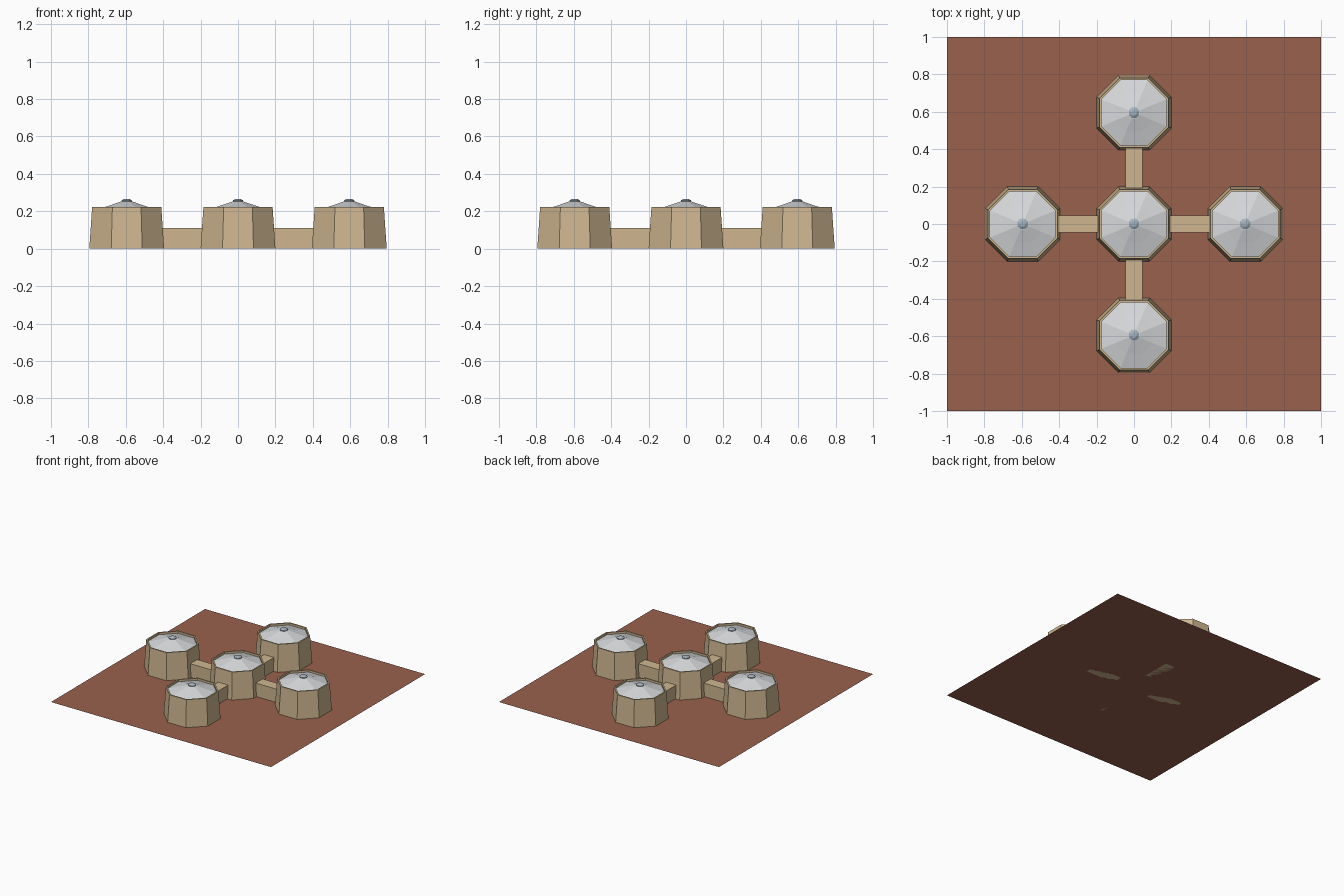
import bpy
import bmesh
from math import cos, sin, pi, radians

if "Cube" in bpy.data.objects:
    bpy.data.objects.remove(bpy.data.objects["Cube"])


def material(name, color):
    mat = bpy.data.materials.new(name)
    mat.use_nodes = True
    rgba = (*color, 1.0)
    mat.diffuse_color = rgba
    mat.node_tree.nodes["Principled BSDF"].inputs["Base Color"].default_value = rgba
    return mat


SOIL = material("red soil", (0.32, 0.12, 0.075))
WALL = material("sand wall", (0.62, 0.47, 0.28))
ROOF = material("pale grey roof", (0.68, 0.69, 0.70))
CAP = material("grey blue cap", (0.38, 0.46, 0.52))


def add_object(name, bm, mat, location):
    mesh = bpy.data.meshes.new(name)
    bm.to_mesh(mesh)
    bm.free()
    mesh.materials.append(mat)
    obj = bpy.data.objects.new(name, mesh)
    obj.location = location
    bpy.context.collection.objects.link(obj)
    return obj


def octagon_loft(name, profile, mat, location, closed_top=False):
    """Stack octagons from (apothem, height) pairs, flats facing the axes."""
    bm = bmesh.new()
    rings = []
    for apothem, z in profile:
        r = apothem / cos(pi / 8)
        angles = [radians(22.5 + 45 * i) for i in range(8)]
        rings.append([bm.verts.new((r * cos(a), r * sin(a), z)) for a in angles])
    for low, high in zip(rings, rings[1:]):
        for i in range(8):
            j = (i + 1) % 8
            bm.faces.new((low[i], low[j], high[j], high[i]))
    if closed_top:
        bm.faces.new(rings[-1])
    return add_object(name, bm, mat, location)


def box(name, size, mat, location):
    bm = bmesh.new()
    bmesh.ops.create_cube(bm, size=1)
    bmesh.ops.scale(bm, vec=size, verts=bm.verts)
    return add_object(name, bm, mat, location)


# Ground sheet
bm = bmesh.new()
bmesh.ops.create_grid(bm, x_segments=1, y_segments=1, size=1)
add_object("ground", bm, SOIL, (0, 0, 0))

# Five octagonal buildings: tapered wall with a thin rim, sunken roof and cap
SPACING = 0.595
sites = {"centre": (0, 0), "left": (1, 0), "right": (-1, 0),
         "front": (0, -1), "back": (0, 1)}
for side, (dx, dy) in sites.items():
    spot = (dx * SPACING, dy * SPACING, 0)
    octagon_loft(side + "_wall",
                 [(0.2, 0), (0.185, 0.222), (0.174, 0.222), (0.174, 0.2)], WALL, spot)
    octagon_loft(side + "_roof",
                 [(0.175, 0.205), (0.1, 0.228), (0.03, 0.252)], ROOF, spot, True)
    octagon_loft(side + "_roof_cap",
                 [(0.028, 0.25), (0.028, 0.258), (0.014, 0.266)], CAP, spot, True)

    # Corridor joining each outer building to the centre
    if dx or dy:
        size = (0.26, 0.09, 0.11) if dx else (0.09, 0.26, 0.11)
        box(side + "_corridor", size, WALL, (dx * 0.297, dy * 0.297, 0.055))
